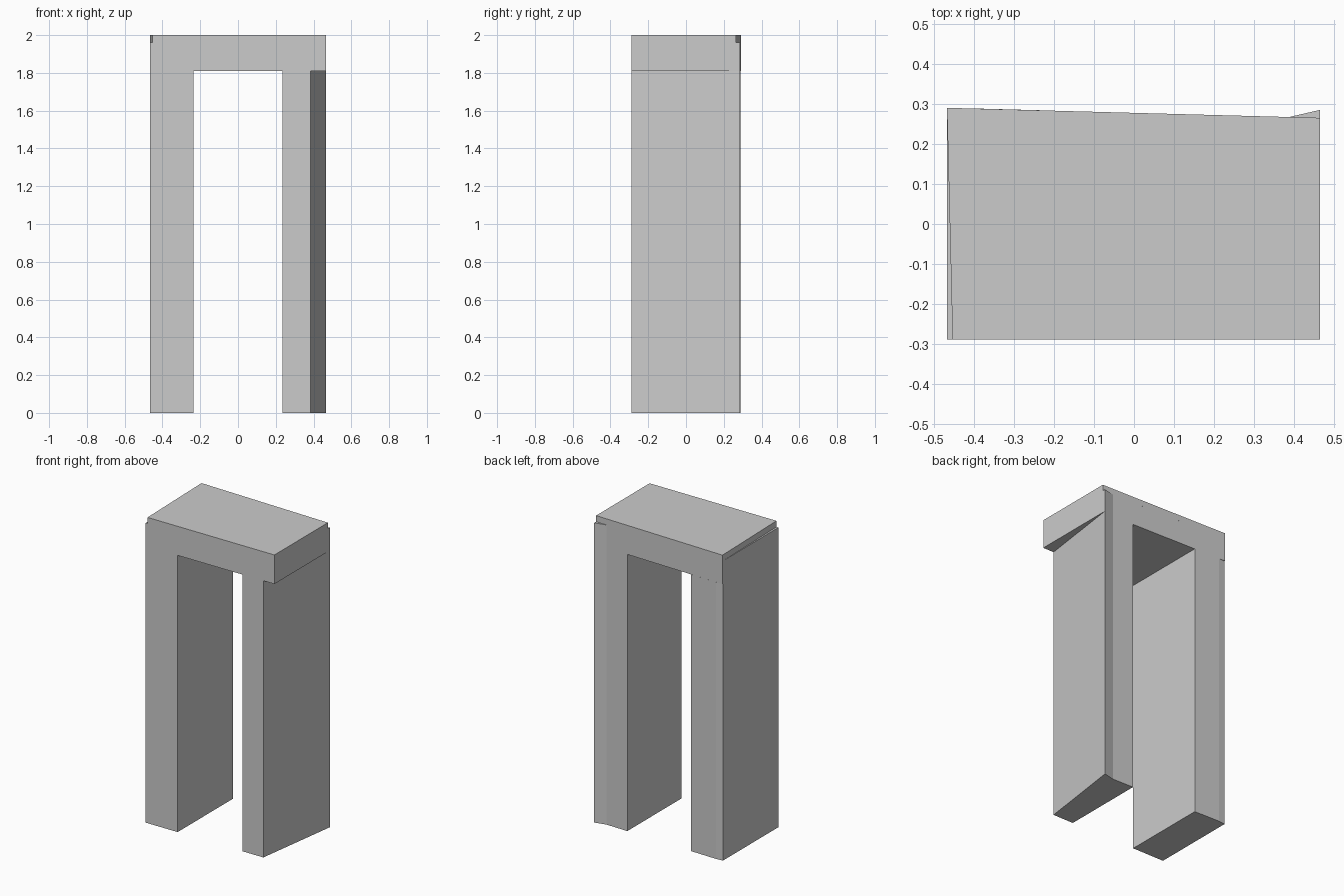
import bpy
import bmesh

if "Cube" in bpy.data.objects:
    bpy.data.objects.remove(bpy.data.objects["Cube"])


def prism(name, plan, z0, z1):
    """Extrude a flat plan outline from z0 up to z1."""
    bm = bmesh.new()
    face = bm.faces.new([bm.verts.new((x, y, z0)) for x, y in plan])
    ext = bmesh.ops.extrude_face_region(bm, geom=[face], use_keep_orig=True)
    top = [v for v in ext["geom"] if isinstance(v, bmesh.types.BMVert)]
    bmesh.ops.translate(bm, verts=top, vec=(0, 0, z1 - z0))
    bmesh.ops.recalc_face_normals(bm, faces=bm.faces)
    mesh = bpy.data.meshes.new(name)
    bm.to_mesh(mesh)
    bm.free()
    obj = bpy.data.objects.new(name, mesh)
    bpy.context.collection.objects.link(obj)
    return obj


FRONT = -0.288
SOFFIT, LEDGE, TOP = 1.81, 1.96, 2.0

# Left leg with a slightly trimmed back corner
prism("left_leg", [(-0.467, FRONT), (-0.235, FRONT), (-0.235, 0.284),
                   (-0.42, 0.289), (-0.467, 0.285)], 0, SOFFIT)

# Right leg flares outward to the back
prism("right_leg", [(0.235, FRONT), (0.385, FRONT), (0.465, 0.285),
                    (0.387, 0.267), (0.235, 0.271)], 0, SOFFIT)

# Lintel across the opening, overhanging the right leg
prism("lintel", [(-0.467, FRONT), (0.465, FRONT), (0.465, 0.285),
                 (0.387, 0.267), (-0.467, 0.29)], SOFFIT, LEDGE)

# Thin cap set back from the left side and the back right corner
prism("cap", [(-0.453, FRONT), (0.465, FRONT), (0.465, 0.265),
              (-0.467, 0.29)], LEDGE, TOP)
